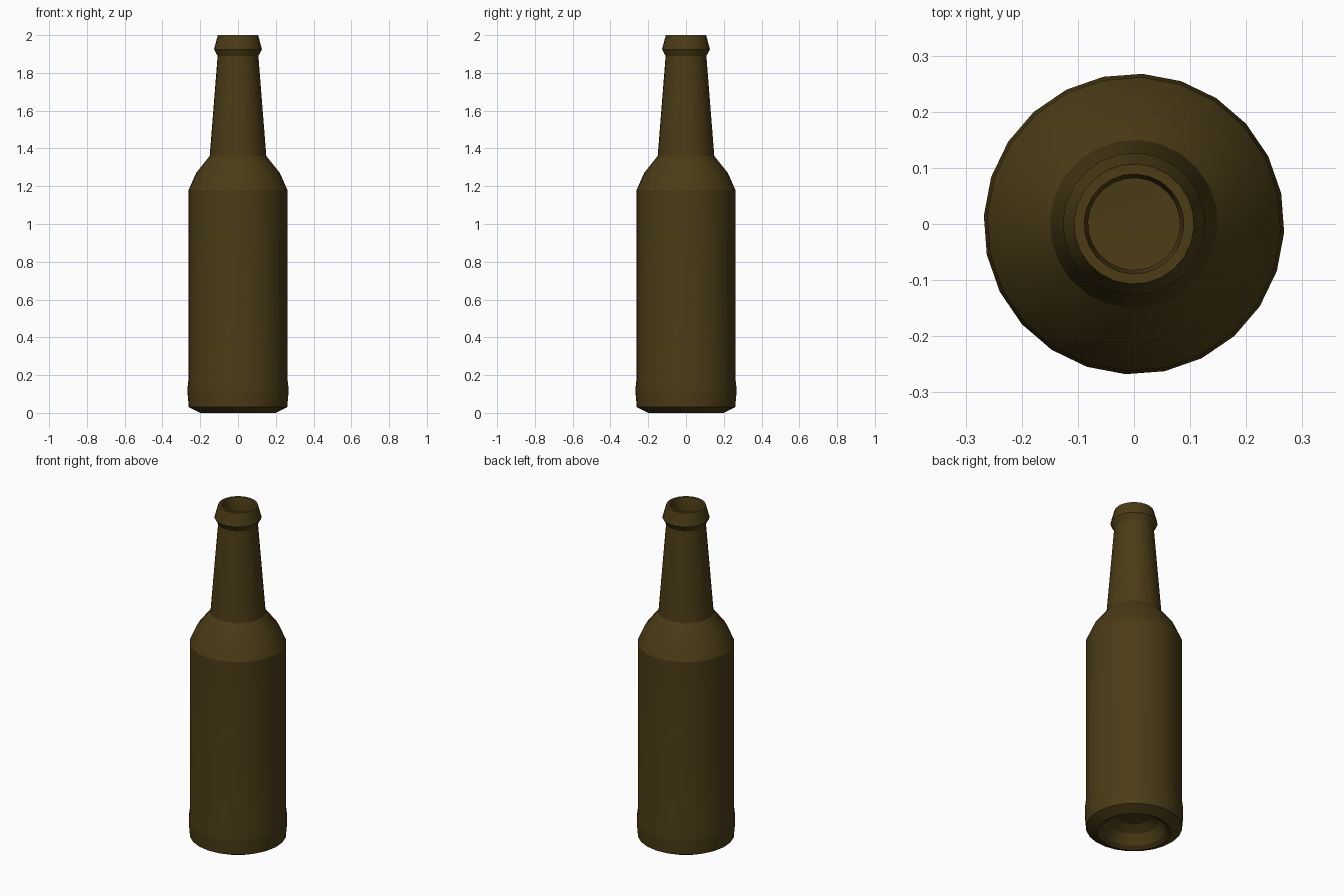
import bpy, bmesh
from math import cos, sin, tau, radians

if "Cube" in bpy.data.objects:
    bpy.data.objects.remove(bpy.data.objects["Cube"])

SIDES = 24
TURN = radians(-3.2)

# Half-profile (radius, height): underside, outer wall, lip, then inner wall down to the floor
profile = [
    (0.09, 0.10), (0.14, 0.07), (0.175, 0.015), (0.20, 0.0),      # hollow base
    (0.261, 0.03), (0.268, 0.11), (0.268, 0.13), (0.262, 0.18),    # foot bulge
    (0.262, 1.18), (0.222, 1.27), (0.15, 1.36),                    # body and shoulder
    (0.108, 1.89), (0.127, 1.925), (0.107, 2.0),                   # neck and lip
    (0.089, 2.0), (0.082, 1.97), (0.085, 1.88),                    # mouth
    (0.125, 1.35), (0.20, 1.26), (0.237, 1.17),                    # inside
    (0.237, 0.13), (0.15, 0.12),
]

bm = bmesh.new()
rings = []
for r, z in profile:
    rings.append([bm.verts.new((r * cos(TURN + tau * i / SIDES),
                                r * sin(TURN + tau * i / SIDES), z))
                  for i in range(SIDES)])
for low, high in zip(rings, rings[1:]):
    for i in range(SIDES):
        j = (i + 1) % SIDES
        bm.faces.new((low[i], low[j], high[j], high[i]))

# Close the hollow base and the inner floor
bm.faces.new(rings[0][::-1])
bm.faces.new(rings[-1])
bmesh.ops.recalc_face_normals(bm, faces=bm.faces[:])

mesh = bpy.data.meshes.new("bottle")
bm.to_mesh(mesh)
bm.free()
bottle = bpy.data.objects.new("bottle", mesh)
bpy.context.collection.objects.link(bottle)

# Dark brown glass
glass = bpy.data.materials.new("brown_glass")
glass.diffuse_color = (0.07, 0.045, 0.008, 1.0)
glass.use_nodes = True
glass.node_tree.nodes["Principled BSDF"].inputs["Base Color"].default_value = glass.diffuse_color
mesh.materials.append(glass)

bpy.context.view_layer.objects.active = bottle
bottle.select_set(True)
bpy.ops.object.shade_smooth_by_angle(angle=radians(20))
